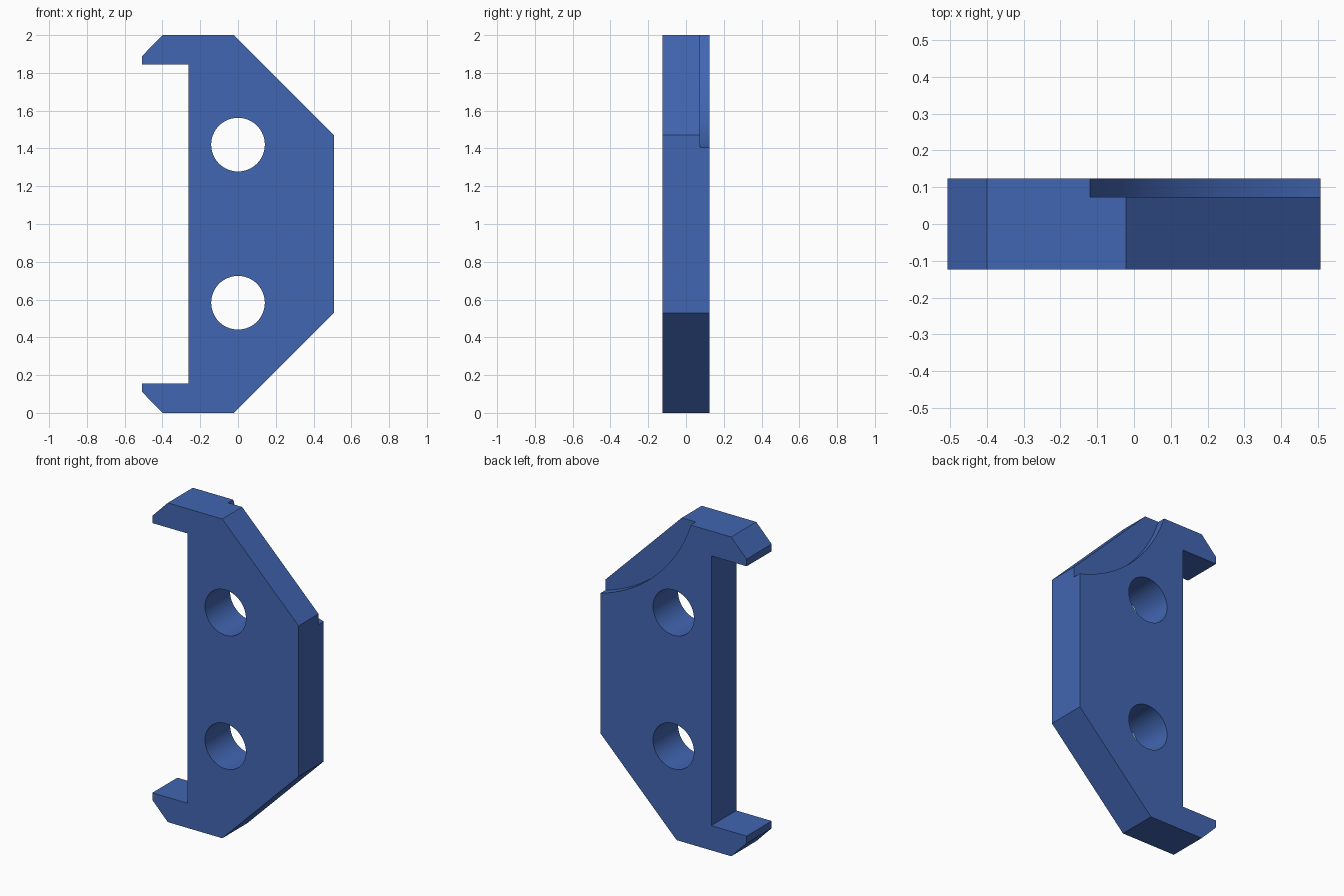
import bpy, bmesh, math

if "Cube" in bpy.data.objects:
    bpy.data.objects.remove(bpy.data.objects["Cube"])

HALF = 0.124          # half the plate thickness
RECESS_Y = 0.073      # depth where the back recess stops

blue = bpy.data.materials.new("blue")
blue.diffuse_color = (0.054, 0.133, 0.445, 1)
blue.use_nodes = True
blue.node_tree.nodes["Principled BSDF"].inputs["Base Color"].default_value = blue.diffuse_color


def prism(name, outline, y0, y1):
    """Extrude an (x, z) outline along y."""
    bm = bmesh.new()
    face = bm.faces.new([bm.verts.new((x, y0, z)) for x, z in outline])
    new = bmesh.ops.extrude_face_region(bm, geom=[face])["geom"]
    bmesh.ops.translate(bm, vec=(0, y1 - y0, 0),
                        verts=[v for v in new if isinstance(v, bmesh.types.BMVert)])
    bmesh.ops.recalc_face_normals(bm, faces=bm.faces)
    mesh = bpy.data.meshes.new(name)
    bm.to_mesh(mesh)
    bm.free()
    mesh.materials.append(blue)
    ob = bpy.data.objects.new(name, mesh)
    bpy.context.collection.objects.link(ob)
    return ob


def circle(cx, cz, r, n):
    return [(cx + r * math.cos(2 * math.pi * i / n),
             cz + r * math.sin(2 * math.pi * i / n)) for i in range(n)]


# Hooked plate, upper half outline mirrored to the lower half
upper = [(-0.262, 1.845), (-0.507, 1.845), (-0.507, 1.89), (-0.4, 2.0),
         (-0.022, 2.0), (0.507, 1.472)]
plate = prism("bracket_plate", upper + [(x, 2 - z) for x, z in reversed(upper)],
              -HALF, HALF)

# Two bolt holes and the curved recess in the upper back corner
cutters = [prism("hole_cutter", circle(0, z, 0.142, 64), -0.3, 0.3)
           for z in (0.583, 1.42)]
cutters.append(prism("recess_cutter", circle(0.752, 2.292, 0.92, 160), RECESS_Y, 0.3))

bpy.context.view_layer.objects.active = plate
plate.select_set(True)
for c in cutters:
    c.hide_render = True
    mod = plate.modifiers.new("cut", 'BOOLEAN')
    mod.operation = 'DIFFERENCE'
    mod.solver = 'EXACT'
    mod.object = c
    bpy.ops.object.modifier_apply(modifier=mod.name)
    bpy.data.objects.remove(c)

# Smooth hole walls, crisp plate edges
bpy.ops.object.select_all(action='DESELECT')
plate.select_set(True)
bpy.ops.object.shade_smooth_by_angle(angle=math.radians(20))
